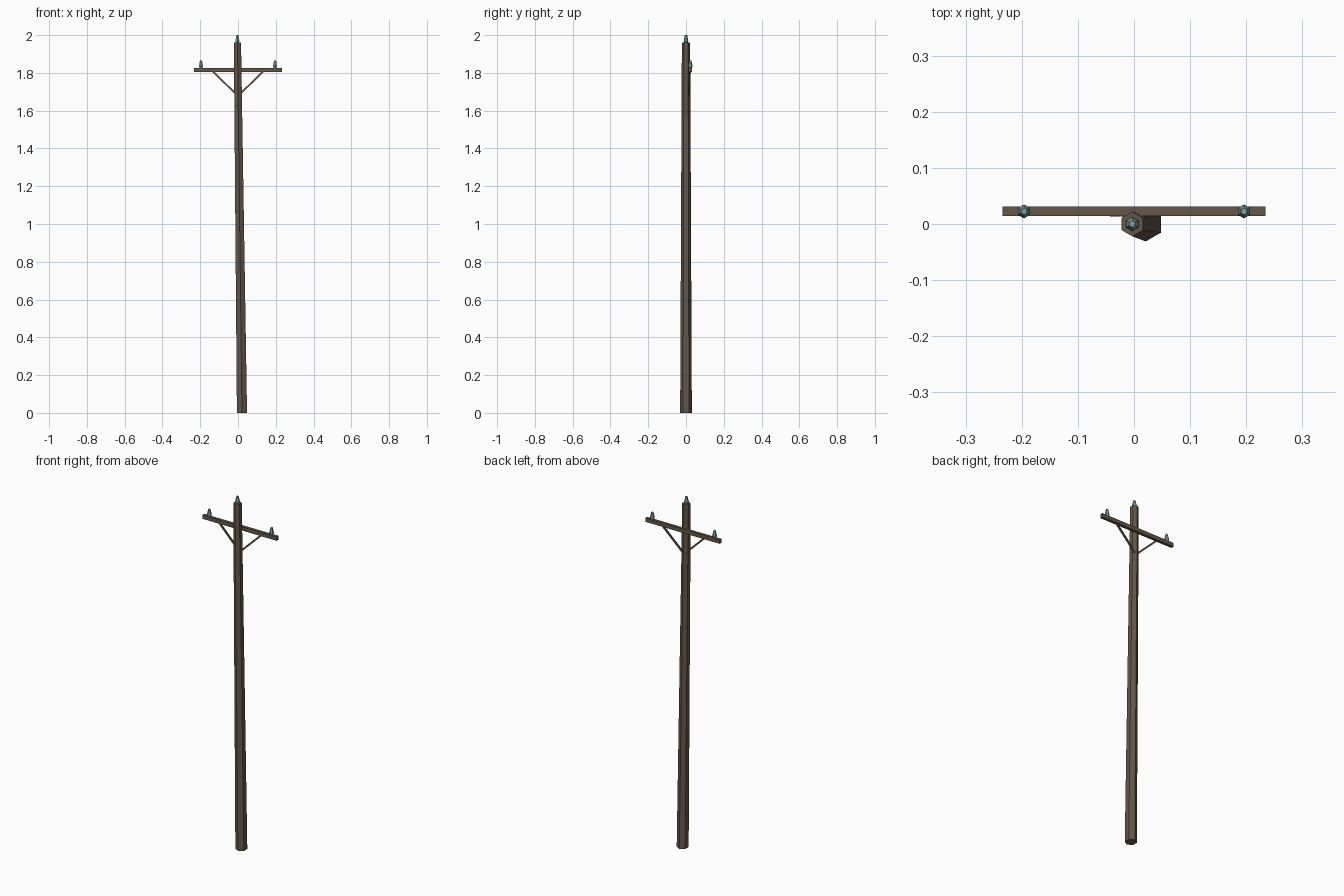
import bpy, bmesh, math
from mathutils import Vector

if "Cube" in bpy.data.objects:
    bpy.data.objects.remove(bpy.data.objects["Cube"])


def material(name, color):
    m = bpy.data.materials.new(name)
    m.diffuse_color = (*color, 1)
    m.use_nodes = True
    m.node_tree.nodes["Principled BSDF"].inputs["Base Color"].default_value = m.diffuse_color
    return m


wood = material("wood", (0.13, 0.095, 0.065))
glass = material("glass", (0.22, 0.35, 0.32))


def finish(name, bm, mat):
    bmesh.ops.recalc_face_normals(bm, faces=bm.faces)
    mesh = bpy.data.meshes.new(name)
    bm.to_mesh(mesh)
    bm.free()
    mesh.materials.append(mat)
    ob = bpy.data.objects.new(name, mesh)
    bpy.context.collection.objects.link(ob)
    return ob


def hex_loft(name, rings, mat):
    """Six-sided loft through (x, y, z, radius) rings, corners facing +-y."""
    bm = bmesh.new()
    loops = []
    for x, y, z, r in rings:
        angles = [math.radians(30 + 60 * i) for i in range(6)]
        loops.append([bm.verts.new((x + r * math.cos(a), y + r * math.sin(a), z))
                      for a in angles])
    for a, b in zip(loops, loops[1:]):
        for i in range(6):
            j = (i + 1) % 6
            bm.faces.new((a[i], a[j], b[j], b[i]))
    bm.faces.new(loops[0][::-1])
    bm.faces.new(loops[-1])
    return finish(name, bm, mat)


def beam(name, a, b, width, depth, mat):
    """Square bar between two points lying in an xz plane."""
    a, b = Vector(a), Vector(b)
    d = (b - a).normalized()
    side = Vector((-d.z, 0, d.x)) * width / 2
    deep = Vector((0, depth / 2, 0))
    bm = bmesh.new()
    ends = [[bm.verts.new(p + s * side + t * deep)
             for s, t in ((-1, -1), (1, -1), (1, 1), (-1, 1))] for p in (a, b)]
    bm.faces.new(ends[0])
    bm.faces.new(ends[1])
    for i in range(4):
        j = (i + 1) % 4
        bm.faces.new((ends[0][i], ends[0][j], ends[1][j], ends[1][i]))
    return finish(name, bm, mat)


def insulator(name, x, y, z):
    profile = [(0, 0.009), (0.010, 0.0125), (0.040, 0.006)]
    return hex_loft(name, [(x, y, z + h, r) for h, r in profile], glass)


# Leaning tapered pole
hex_loft("pole", [(0.021, 0, 0, 0.031), (-0.003, 0, 1.962, 0.022)], wood)

# Crossarm behind the pole
beam("crossarm", (-0.234, 0.0225, 1.815), (0.234, 0.0225, 1.815), 0.022, 0.017, wood)

# Diagonal braces and insulators
for side, s in (("left", -1), ("right", 1)):
    beam(side + "_brace", (s * 0.134, 0.0215, 1.808), (s * 0.006, 0.0165, 1.684),
         0.009, 0.008, wood)
    insulator(side + "_insulator", s * 0.196, 0.0225, 1.826)
insulator("top_insulator", -0.003, 0, 1.96)
